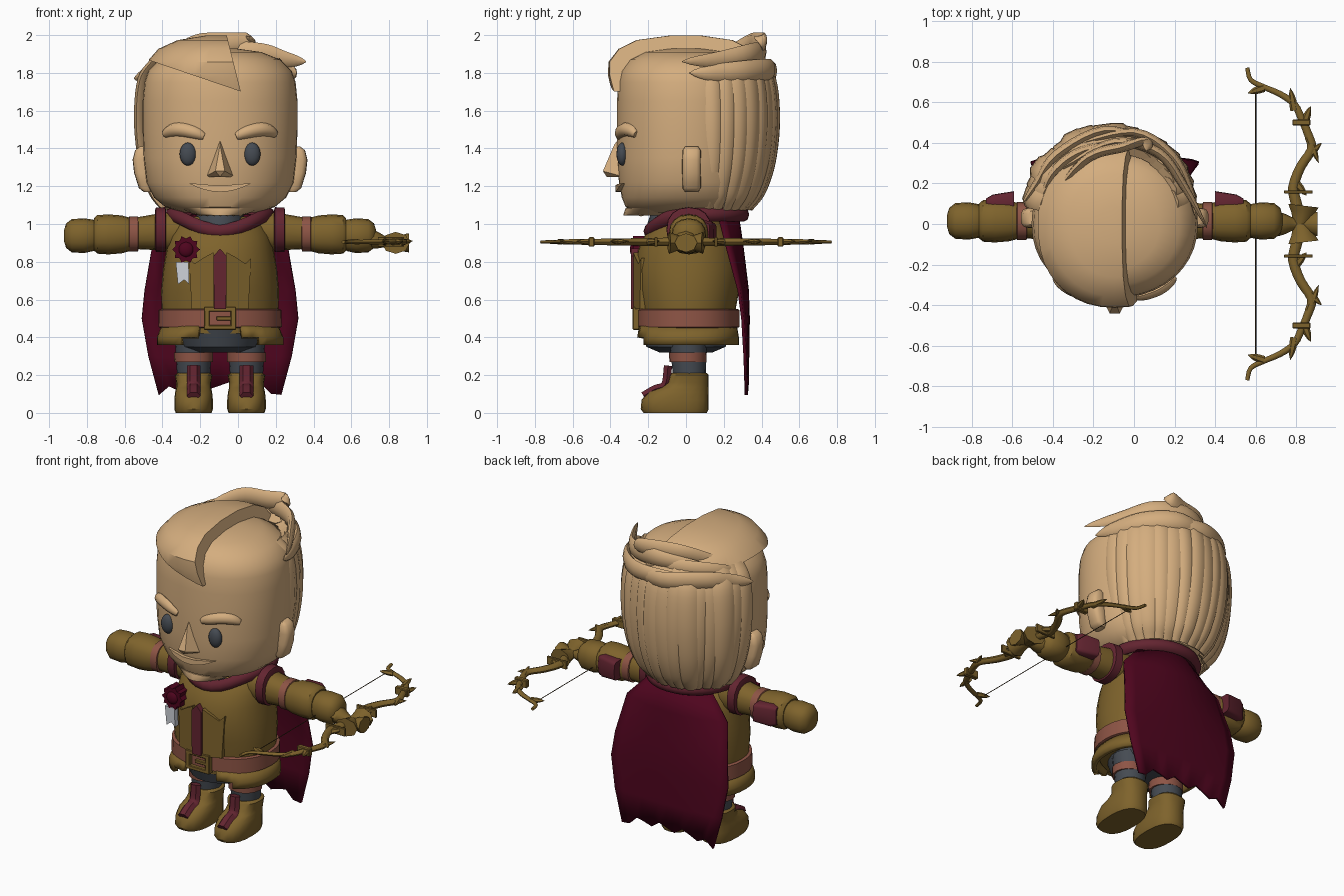
import bpy, bmesh, math, random
from mathutils import Vector, Matrix

if "Cube" in bpy.data.objects:
    bpy.data.objects.remove(bpy.data.objects["Cube"])

CX = -0.095  # centre line of the figure
random.seed(4)


def material(name, r, g, b):
    m = bpy.data.materials.new(name)
    m.use_nodes = True
    m.diffuse_color = (r, g, b, 1)
    m.node_tree.nodes["Principled BSDF"].inputs["Base Color"].default_value = (r, g, b, 1)
    return m


SKIN = material("tan", 0.66, 0.42, 0.21)
OLIVE = material("olive_brown", 0.21, 0.125, 0.025)
LEATHER = material("reddish_leather", 0.27, 0.09, 0.06)
MAROON = material("maroon", 0.125, 0.018, 0.03)
CAPE = material("dark_crimson", 0.078, 0.0015, 0.013)
GREY = material("slate_grey", 0.06, 0.07, 0.085)
WHITE = material("pale_grey", 0.62, 0.65, 0.7)
STRING = material("dark_brown", 0.06, 0.035, 0.012)


def finish(name, bm, mat, angle=40):
    bmesh.ops.recalc_face_normals(bm, faces=bm.faces)
    me = bpy.data.meshes.new(name)
    bm.to_mesh(me)
    bm.free()
    ob = bpy.data.objects.new(name, me)
    bpy.context.collection.objects.link(ob)
    me.materials.append(mat)
    bpy.ops.object.select_all(action='DESELECT')
    ob.select_set(True)
    bpy.context.view_layer.objects.active = ob
    bpy.ops.object.shade_smooth_by_angle(angle=math.radians(angle))
    return ob


def skin_rings(bm, rings, caps=True, closed=False):
    rows = [[bm.verts.new(p) for p in ring] for ring in rings]
    n = len(rows[0])
    for a, b in list(zip(rows, rows[1:])) + ([(rows[-1], rows[0])] if closed else []):
        for i in range(n):
            j = (i + 1) % n
            bm.faces.new((a[i], a[j], b[j], b[i]))
    if caps and not closed:
        bm.faces.new(rows[0])
        bm.faces.new(rows[-1])


def loft_bm(rings, n=24, p=2.0, axis='z', caps=True):
    """Rings are (position, centre a, centre b, radius a, radius b)."""
    def ring(t, ca, cb, ra, rb):
        out = []
        for i in range(n):
            a = 2 * math.pi * i / n
            c, s = math.cos(a), math.sin(a)
            u = ca + ra * math.copysign(abs(c) ** (2 / p), c)
            v = cb + rb * math.copysign(abs(s) ** (2 / p), s)
            out.append((u, v, t) if axis == 'z' else (t, u, v))
        return out
    bm = bmesh.new()
    skin_rings(bm, [ring(*r) for r in rings], caps)
    return bm


def loft(name, rings, mat, **kw):
    return finish(name, loft_bm(rings, **kw), mat)


def spline(pts, k=5):
    pts = [Vector(p) for p in pts]
    e = [2 * pts[0] - pts[1]] + pts + [2 * pts[-1] - pts[-2]]
    out = []
    for a, b, c, d in zip(e, e[1:], e[2:], e[3:]):
        for i in range(k):
            t = i / k
            out.append(0.5 * (2 * b + (c - a) * t + (2 * a - 5 * b + 4 * c - d) * t * t
                              + (3 * b - a - 3 * c + d) * t ** 3))
    return out + [pts[-1]]


def tube(name, pts, width, thick, mat, out=None, taper=None, n=8, k=5, closed=False):
    """Sweep an ellipse; thickness lies along the outward direction."""
    path = [Vector(p) for p in pts] if closed else spline(pts, k)
    m, rings = len(path), []
    for i, q in enumerate(path):
        nxt, prv = (path[(i + 1) % m], path[i - 1]) if closed else (path[min(i + 1, m - 1)], path[max(i - 1, 0)])
        t = (nxt - prv).normalized()
        o = Vector(out) if out else Vector((q.x - CX, q.y, 0))
        s = t.cross(o).normalized()
        o = s.cross(t)
        f = taper(i / (m - 1)) if taper else 1
        rings.append([q + s * (width * f * math.cos(2 * math.pi * j / n))
                      + o * (thick * f * math.sin(2 * math.pi * j / n)) for j in range(n)])
    bm = bmesh.new()
    skin_rings(bm, rings, closed=closed)
    return finish(name, bm, mat, 50)


def prism(name, pts, y0, y1, mat, bend=0):
    """Extrude an x-z outline; bend wraps it back round the body."""
    bm = bmesh.new()
    skin_rings(bm, [[(x, y + bend * (x - CX) ** 2, z) for x, z in pts] for y in (y0, y1)])
    return finish(name, bm, mat, 30)


def box(name, c, size, mat):
    bm = bmesh.new()
    bmesh.ops.create_cube(bm, size=1, matrix=Matrix.Translation(c) @ Matrix.Diagonal((*size, 1)))
    bmesh.ops.bevel(bm, geom=bm.edges[:], offset=min(size) * 0.15, segments=1, affect='EDGES')
    return finish(name, bm, mat, 30)


def ball(name, c, r, mat):
    bm = bmesh.new()
    bmesh.ops.create_uvsphere(bm, u_segments=16, v_segments=10, radius=1,
                              matrix=Matrix.Translation(c) @ Matrix.Diagonal((*r, 1)))
    return finish(name, bm, mat)


point = lambda t: max(0.03, 1 - t ** 3)
leaf = lambda t: max(0.05, math.sin(math.pi * (0.1 + 0.9 * t)) ** 0.6)

# Head
HEAD = [(z, CX, 0, rx, ry) for z, rx, ry in (
    (1.06, .2, .26), (1.09, .29, .32), (1.14, .35, .34), (1.22, .39, .355), (1.35, .405, .365),
    (1.5, .41, .365), (1.65, .41, .365), (1.75, .4, .36), (1.81, .38, .345), (1.87, .32, .3),
    (1.91, .22, .22), (1.93, .08, .08))]
loft("head", HEAD, SKIN, n=40, p=2.1)

# Swept hair cap with a side parting and slanted hairline
bm = loft_bm(HEAD, n=40, p=2.1)
for v in bm.verts:
    swell = 1.02 + (.17 if v.co.y < 0 else .1) * min(1, max(0, (v.co.z - 1.6) / .2))
    v.co = Vector((CX + (v.co.x - CX) * 1.02, v.co.y * swell, 1.5 + (v.co.z - 1.5) * 1.155))
for co, no in (((-.01, 0, 1.71), (-.34, 0, -1)), ((0.01, 0, 1.72), (1, 0, .25))):
    cut = bmesh.ops.bisect_plane(bm, geom=bm.verts[:] + bm.edges[:] + bm.faces[:],
                                 plane_co=co, plane_no=no, clear_outer=True)
    bmesh.ops.holes_fill(bm, edges=[e for e in cut["geom_cut"] if isinstance(e, bmesh.types.BMEdge)])
finish("hair_cap", bm, SKIN, 35)

# Long back hair made from overlapping strands
for i in range(16):
    a = math.radians(-76 + 10.1 * i)
    push, lean = random.uniform(-.005, .018), random.uniform(-.08, .08)
    tube("back_hair_strand", [(-.12 + (.41 * f + push) * math.sin(a + lean * (z - 1.5)),
                               .05 + (.41 * f + push) * math.cos(a + lean * (z - 1.5)), z)
         for z, f in ((1.86, .78), (1.76, .95), (1.55, 1), (1.33, .95), (1.17, .83), (1.08, .68))],
         random.uniform(.055, .075), .028, SKIN, taper=lambda t: 1 - .5 * t ** 3, n=6)

# Locks swept round the crown
LOCKS = [
    [(-.35, .28, 1.87), (-.1, .40, 1.91), (.12, .35, 1.9), (.25, .18, 1.87), (.36, -.02, 1.86)],
    [(-.3, .39, 1.82), (0, .45, 1.82), (.19, .33, 1.81), (.28, .15, 1.8), (.31, .02, 1.8)],
    [(.1, .41, 1.8), (-.15, .46, 1.81), (-.38, .34, 1.82), (-.48, .2, 1.79), (-.55, .1, 1.77)],
    [(-.38, .17, 1.87), (-.22, .33, 1.95), (-.05, .38, 1.955), (.06, .41, 1.97), (.06, .36, 1.99)],
    [(0, .4, 1.86), (-.25, .36, 1.87), (-.4, .25, 1.85), (-.46, .1, 1.82)]]
for pts in LOCKS:
    tube("crown_lock", pts, .058, .025, SKIN, taper=leaf)

# Face
bm = bmesh.new()
for x, y, z in ((0, -.35, 1.46), (-.08, -.33, 1.25), (.08, -.33, 1.25), (-.025, -.44, 1.28),
                (.025, -.44, 1.28), (0, -.42, 1.25), (0, -.38, 1.42)):
    bm.verts.new((CX + x, y, z))
bmesh.ops.convex_hull(bm, input=bm.verts[:])
finish("nose", bm, SKIN, 30)
smile = [(CX + .165 * u / 4, 1.17 + .045 * (u / 4) ** 2) for u in range(-4, 5)]
prism("mouth", smile + [(CX + s * x, z) for s, x, z in ((1, .1, 1.212), (1, .04, 1.205), (-1, .04, 1.205), (-1, .1, 1.212))],
      -.375, -.28, SKIN, bend=1.3)
for i in range(7):
    x = CX + .035 * (i - 3)
    tube("chin_tuft", [(x, -.25, 1.08), (x, -.24, 1.06), (x + .01, -.22, 1.045)],
         .025, .025, SKIN, out=(0, -1, 0), taper=point, n=6, k=2)
loft("jaw_beard", [(1.045, CX, -.19, .11, .14), (1.055, CX, -.17, .15, .16), (1.085, CX, -.14, .22, .18)], SKIN)

# Torso, belt and skirt
loft("undershirt", [(.95, CX, -.02, .15, .185), (1.0, CX, -.02, .14, .185), (1.06, CX, -.02, .12, .165)], GREY)
loft("jacket", [(z, CX, .01, rx, ry) for z, rx, ry in (
    (.42, .3, .24), (.56, .31, .255), (.65, .312, .272), (.76, .302, .28), (.86, .285, .265),
    (.93, .27, .235), (1.0, .235, .185), (1.04, .16, .14))], OLIVE, n=32, p=2.15)
loft("belt", [(.45, CX, .012, .315, .26), (.455, CX, .012, .327, .272), (.545, CX, .012, .325, .272),
              (.55, CX, .012, .31, .26)], LEATHER, n=32, p=2.2)
loft("trouser_seat", [(.32, CX, 0, .12, .14), (.35, CX, 0, .2, .21), (.44, CX, 0, .23, .24)], GREY)
bm = loft_bm([(.36, CX, .005, .335, .275), (.4, CX, .005, .335, .275), (.46, CX, .005, .31, .265)],
             n=40, p=2.3, caps=False)
gap = [f for f in bm.faces if f.calc_center_median().y < -.1
       and abs(f.calc_center_median().x - CX) < .1 + (.46 - f.calc_center_median().z) * 1.2]
bmesh.ops.delete(bm, geom=gap, context='FACES')
finish("jacket_skirt", bm, OLIVE).modifiers.new("thickness", 'SOLIDIFY').thickness = .03
for s in (-1, 1):
    prism("jacket_panel", [(CX + s * x, z) for x, z in (
        (.035, .55), (.09, .55), (.15, .55), (.165, .82), (.135, .79), (.09, .82), (.035, .85))],
          -.281, -.2, OLIVE, bend=1.6)
prism("front_placket", [(CX + x, z) for x, z in ((-.032, .55), (.032, .55), (.035, .83), (0, .87), (-.035, .83))],
      -.29, -.2, MAROON)
for s in (-1, 1):
    box("buckle_side", (CX + .07 * s, -.262, .5), (.03, .04, .12), OLIVE)
    box("buckle_bar", (CX, -.262, .5 + .048 * s), (.17, .04, .025), OLIVE)
box("buckle_prong", (CX + .02, -.265, .5), (.08, .03, .02), OLIVE)

# Rosette and ribbon
prism("rosette", [(-.275 + r * math.sin(i * math.pi / 10), .865 + r * math.cos(i * math.pi / 10))
                  for i in range(20) for r in (.074 if i % 2 else .058,)], -.28, -.2, CAPE)
ball("rosette_centre", (-.275, -.275, .865), (.04, .022, .04), CAPE)
prism("ribbon", [(-.33, .8), (-.262, .8), (-.258, .68), (-.285, .705), (-.318, .68)], -.275, -.24, WHITE)

# Collar and cape
ring = [(CX + .26 * math.sin(a), .055 - .25 * math.cos(a), 1.05 - .088 * max(0, math.cos(a)) ** 3)
        for a in (math.pi * i / 16 for i in range(32))]
tube("collar", ring, .038, .03, MAROON, closed=True)
bm = bmesh.new()
rows = []
for r, (z, w, y, k) in enumerate(((1.05, .2, .28, .1), (.88, .36, .305, .08), (.65, .4, .333, .045), (.5, .415, .338, .03),
                                  (.3, .38, .335, .015), (.145, .325, .332, .005))):
    rows.append([bm.verts.new((CX + w * u / 6, y - k * (u / 6) ** 2,
                               z + (.022 * math.sin(2.1 * u) - .05 * (u / 6) ** 4 if r == 5 else 0)))
                 for u in range(-6, 7)])
for a, b in zip(rows, rows[1:]):
    for i in range(12):
        bm.faces.new((a[i], a[i + 1], b[i + 1], b[i]))
finish("cape", bm, CAPE).modifiers.new("thickness", 'SOLIDIFY').thickness = .016

# Paired parts
for s, side in ((-1, "right"), (1, "left")):
    def arm(part, rings, mat):
        loft(f"{side}_{part}", [(CX + s * t, .015, z, r, r) for t, z, r in rings], mat, n=16, p=2.3, axis='x')
    arm("sleeve", ((.2, .96, .1), (.3, .96, .1), (.46, .95, .082)), OLIVE)
    arm("shoulder_band", ((.285, .97, .1), (.29, .97, .119), (.34, .97, .117), (.345, .97, .1)), MAROON)
    arm("arm_strap", ((.43, .948, .08), (.435, .948, .093), (.48, .948, .093), (.487, .948, .08)), LEATHER)
    arm("cuff", ((.475, .945, .088), (.52, .945, .1), (.59, .945, .106), (.65, .945, .102), (.668, .945, .085)), OLIVE)
    arm("hand", ((.64, .94, .06), (.67, .94, .083), (.72, .938, .092), (.785, .938, .088), (.815, .938, .065),
                 (.826, .938, .03)), OLIVE)
    loft(f"{side}_cuff_plate", [(CX + s * t, .1, .95, ry, rz) for t, ry, rz in (
        (.495, .062, .06), (.6, .045, .068), (.635, .025, .055))], MAROON, n=16, p=5, axis='x')

    # Face pairs
    ball(f"{side}_eye", (CX + s * .17, -.338, 1.37), (.044, .03, .061), GREY)
    tube(f"{side}_eyebrow", [(CX + s * x, y, z) for x, y, z in (
        (.085, -.355, 1.463), (.14, -.35, 1.485), (.21, -.325, 1.5), (.26, -.295, 1.495), (.295, -.265, 1.475))],
        .036, .03, SKIN, taper=lambda t: .5 + .5 * math.sin(math.pi * t) ** .7)
    loft(f"{side}_ear", [(z, CX + s * x, .03, r, w) for z, x, r, w in (
        (1.17, .385, .02, .035), (1.19, .395, .035, .048), (1.27, .405, .05, .05), (1.34, .41, .053, .05),
        (1.39, .41, .04, .048), (1.41, .405, .02, .035))], SKIN, n=16, p=3)

    # Legs and boots
    x = CX + s * .14
    loft(f"{side}_leg", [(.16, x, .02, .085, .085), (.4, x, .01, .1, .1)], GREY, n=16)
    loft(f"{side}_leg_strap", [(.27, x, .01, .102, .098), (.32, x, .01, .104, .1)], LEATHER, n=16)
    loft(f"{side}_boot", [(z, x, (f + b) / 2, r, (b - f) / 2) for z, f, b, r in (
        (0, -.225, .11, .095), (.02, -.24, .12, .102), (.07, -.235, .12, .102), (.11, -.2, .12, .098),
        (.135, -.13, .12, .092), (.16, -.095, .12, .092), (.2, -.085, .12, .1), (.212, -.075, .11, .085))],
        OLIVE, n=20, p=2.5)
    tube(f"{side}_boot_tongue", [(x, -.225, .09), (x, -.165, .125), (x, -.11, .15), (x, -.095, .25)],
         .036, .025, MAROON, out=(0, -1, .5), n=6)

    # Bow limb with thorns, ring and grip flare
    limb = [(.82, 0), (.80, .1), (.785, .18), (.82, .28), (.875, .37), (.855, .45), (.825, .52), (.79, .59),
            (.72, .64), (.64, .675), (.575, .71), (.558, .77)]
    tube(f"{side}_bow_limb", [(bx, s * by, .905) for bx, by in limb], .029, .024, OLIVE, out=(0, 0, 1),
         taper=lambda t: 1 - .65 * t, k=3)
    for x0, y0, x1, y1 in ((.85, .33, .925, .4), (.86, .43, .91, .3), (.79, .56, .77, .67), (.84, .5, .87, .58),
                           (.64, .67, .56, .645), (.8, .2, .85, .14)):
        tube("bow_thorn", [(x0, s * y0, .905), (x1, s * y1, .91)], .02, .016, OLIVE, out=(0, 0, 1), taper=point, n=6)
    box("bow_ring", (.81, s * .158, .905), (.14, .016, .05), OLIVE)
    box("bow_band", (.825, s * .5, .905), (.09, .03, .05), OLIVE)
    tube("grip_flare", [(.82, 0, .9), (.83, s * .05, .9), (.835, s * .09, .9)], .075, .058, OLIVE,
         out=(0, 0, 1), taper=lambda t: .5 + .5 * t)
tube("bow_grip", [(.7, 0, .92), (.78, 0, .905), (.84, 0, .9), (.905, 0, .9)], .06, .05, OLIVE,
     out=(0, 0, 1), taper=lambda t: .7 + .3 * math.cos(2 * math.pi * t))
tube("bow_string", [(.6, -.675, .905), (.6, .675, .905)], .003, .003, STRING, out=(0, 0, 1), n=4, k=1)
